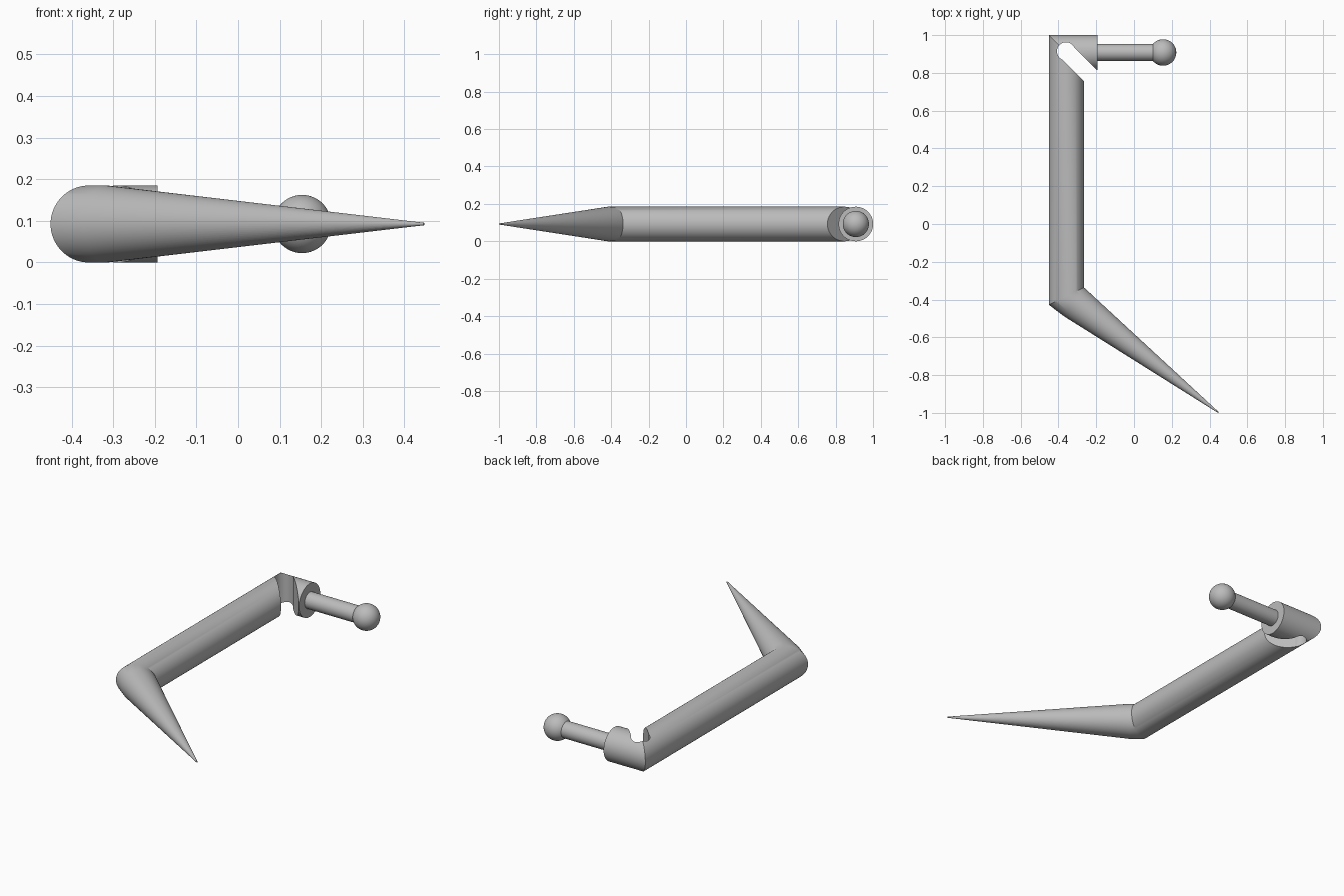
import bpy, bmesh, math
from mathutils import Vector, Matrix

cube = bpy.data.objects.get("Cube")
if cube:
    bpy.data.objects.remove(cube, do_unlink=True)

R, SIDES = 0.0925, 64
AXIS_X, ARM_Y = -0.358, 0.908

steel = bpy.data.materials.new("grey steel")
steel.use_nodes = True
GREY = (0.5, 0.5, 0.5, 1)
steel.diffuse_color = GREY
steel.node_tree.nodes["Principled BSDF"].inputs["Base Color"].default_value = GREY


def make(name, bm):
    bmesh.ops.recalc_face_normals(bm, faces=bm.faces)
    mesh = bpy.data.meshes.new(name)
    bm.to_mesh(mesh)
    bm.free()
    mesh.materials.append(steel)
    obj = bpy.data.objects.new(name, mesh)
    bpy.context.collection.objects.link(obj)
    return obj


def smooth(obj):
    bpy.ops.object.select_all(action='DESELECT')
    obj.select_set(True)
    bpy.context.view_layer.objects.active = obj
    bpy.ops.object.shade_smooth_by_angle(angle=math.radians(30))


def mitred_tube(name, path):
    """Sweep a circle along (x, y, radius) points with mitred corners."""
    bm = bmesh.new()
    pts = [Vector((x, y, R)) for x, y, r in path]
    rings = []
    for i, p in enumerate(pts):
        d_in = (p - pts[max(i - 1, 0)]).normalized()
        d_out = (pts[min(i + 1, len(pts) - 1)] - p).normalized()
        tangent = (d_in + d_out).normalized()
        side = Vector((-tangent.y, tangent.x, 0))
        stretch = 1 / max(tangent.dot(d_in), tangent.dot(d_out))
        ring = []
        for k in range(SIDES):
            a = math.tau * k / SIDES
            offset = side * math.cos(a) * stretch + Vector((0, 0, math.sin(a)))
            ring.append(bm.verts.new(p + offset * path[i][2]))
        rings.append(ring)
    for a, b in zip(rings, rings[1:]):
        for k in range(SIDES):
            n = (k + 1) % SIDES
            bm.faces.new((a[k], a[n], b[n], b[k]))
    bm.faces.new(rings[0])
    bm.faces.new(rings[-1])
    return make(name, bm)


# Bent bar: short arm, long shaft and tapered spike
bar = mitred_tube("bent_bar", [
    (-0.194, ARM_Y, R), (AXIS_X, ARM_Y, R), (AXIS_X, -0.382, R),
    (-0.316, -0.414, R), (0.447, -0.998, 0.003)])

# Keyhole slot through the inside of the corner
bm = bmesh.new()
half, bulb, reach = 0.045, 0.048, 0.4
start = math.asin(half / bulb)
outline = [(reach, -half), (reach, half)]
for k in range(33):
    a = start + (math.tau - 2 * start) * k / 32
    outline.append((bulb * math.cos(a), bulb * math.sin(a)))
face = bm.faces.new([bm.verts.new((x, y, -0.1)) for x, y in outline])
top = bmesh.ops.extrude_face_region(bm, geom=[face])
bmesh.ops.translate(bm, vec=(0, 0, 0.4),
                    verts=[v for v in top["geom"] if isinstance(v, bmesh.types.BMVert)])
bm.transform(Matrix.Translation((-0.36, 0.914, 0)) @ Matrix.Rotation(-math.pi / 4, 4, 'Z'))
cutter = make("slot_cutter", bm)
cut = bar.modifiers.new("slot", 'BOOLEAN')
cut.operation, cut.solver, cut.object = 'DIFFERENCE', 'EXACT', cutter
bpy.context.view_layer.objects.active = bar
bpy.ops.object.modifier_apply(modifier=cut.name)
bpy.data.objects.remove(cutter, do_unlink=True)
smooth(bar)

# Thin pin leaving the arm
bm = bmesh.new()
bmesh.ops.create_cone(bm, cap_ends=True, segments=48, radius1=0.045, radius2=0.045, depth=0.35,
                      matrix=Matrix.Translation((-0.025, ARM_Y, R)) @ Matrix.Rotation(math.pi / 2, 4, 'Y'))
smooth(make("pin", bm))

# Ball on the end of the pin
bm = bmesh.new()
bmesh.ops.create_uvsphere(bm, u_segments=48, v_segments=24, radius=0.07,
                          matrix=Matrix.Translation((0.154, ARM_Y, R)))
smooth(make("ball", bm))
